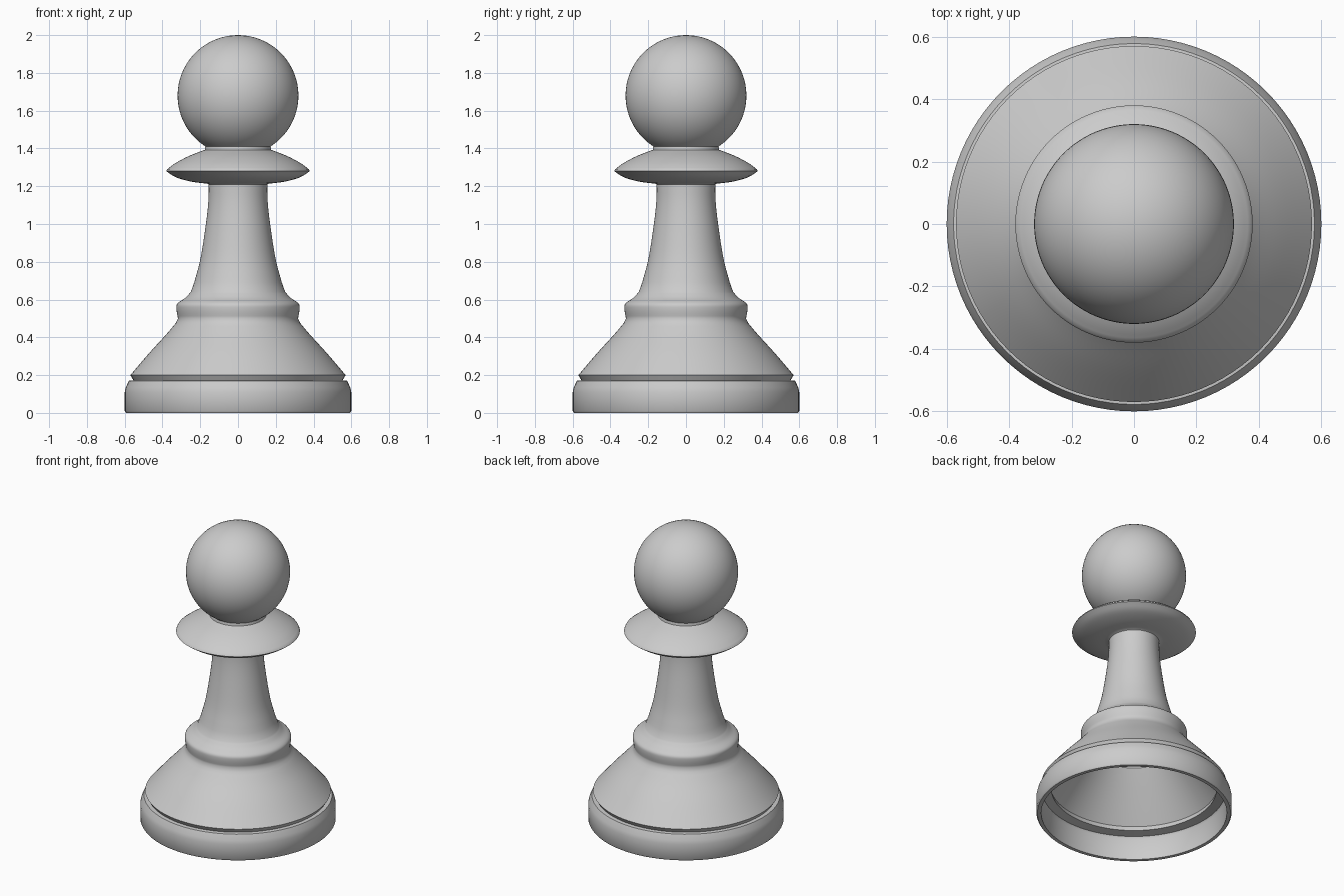
import bpy, bmesh
from math import sin, cos, pi, radians
from mathutils import Matrix, Vector

SEGMENTS = 96

cube = bpy.data.objects.get("Cube")
if cube:
    bpy.data.objects.remove(cube, do_unlink=True)

# One matte grey for the whole piece
grey = bpy.data.materials.new("light_grey")
grey.use_nodes = True
grey.diffuse_color = (0.6, 0.6, 0.6, 1)
grey.node_tree.nodes["Principled BSDF"].inputs["Base Color"].default_value = (0.6, 0.6, 0.6, 1)


def ball(radius, centre, start, steps=28):
    """Arc from the neck of a ball (angle measured from the bottom) to its top pole."""
    angles = [start + (pi - start) * i / steps for i in range(steps + 1)]
    return [(radius * sin(a), centre - radius * cos(a)) for a in angles[:-1]] + [(0, centre + radius)]


def smooth_run(points, steps=4):
    """Catmull-Rom curve through a few (radius, height) points."""
    p = [Vector(q) for q in points]
    p = [2 * p[0] - p[1]] + p + [2 * p[-1] - p[-2]]
    run = []
    for a, b, c, d in zip(p, p[1:], p[2:], p[3:]):
        for i in range(steps):
            t = i / steps
            run.append(0.5 * (2 * b + (c - a) * t + (2 * a - 5 * b + 4 * c - d) * t * t
                              + (3 * b - a - 3 * c + d) * t ** 3))
    return [tuple(q) for q in run] + [points[-1]]


def lathe(name, profile):
    bm = bmesh.new()
    verts = [bm.verts.new((r, 0, z)) for r, z in profile]
    edges = [bm.edges.new(pair) for pair in zip(verts, verts[1:])]
    bmesh.ops.spin(bm, geom=verts + edges, cent=(0, 0, 0), axis=(0, 0, 1),
                   angle=2 * pi, steps=SEGMENTS)
    bmesh.ops.remove_doubles(bm, verts=bm.verts, dist=0.0002)
    bmesh.ops.recalc_face_normals(bm, faces=bm.faces)
    mesh = bpy.data.meshes.new(name)
    bm.to_mesh(mesh)
    bm.free()
    mesh.materials.append(grey)
    obj = bpy.data.objects.new(name, mesh)
    bpy.context.collection.objects.link(obj)
    bpy.ops.object.select_all(action="DESELECT")
    obj.select_set(True)
    bpy.context.view_layer.objects.active = obj
    bpy.ops.object.shade_smooth_by_angle(angle=radians(38))
    return obj


# Outer silhouette, bottom to top
foot = [(0.57, 0), (0.593, 0), (0.6, 0.01), (0.6, 0.11), (0.594, 0.135), (0.578, 0.17), (0.553, 0.172)]
skirt = smooth_run([(0.57, 0.2), (0.47, 0.317), (0.385, 0.41), (0.33, 0.475)])
ring = smooth_run([(0.318, 0.5), (0.326, 0.55), (0.32, 0.58), (0.28, 0.608), (0.25, 0.64)])
stem = smooth_run([(0.232, 0.69), (0.198, 0.82), (0.17, 1.0), (0.157, 1.12), (0.155, 1.21)])
collar = smooth_run([(0.16, 1.213), (0.25, 1.225), (0.33, 1.248), (0.38, 1.28)])
collar += smooth_run([(0.375, 1.29), (0.33, 1.323), (0.26, 1.36), (0.175, 1.393)])
head = ball(0.32, 1.68, 0.57)

# Hollow inside, bottom to top
hollow = [(0.57, 0), (0.57, 0.145), (0.562, 0.158), (0.506, 0.168), (0.515, 0.2), (0.36, 0.39)]
hollow += smooth_run([(0.288, 0.485), (0.285, 0.55), (0.215, 0.62), (0.168, 0.82), (0.14, 1.0), (0.125, 1.2)])
hollow += ball(0.29, 1.68, 0.48)

lathe("pawn", hollow[::-1] + foot[1:] + skirt + ring + stem + collar + head)
